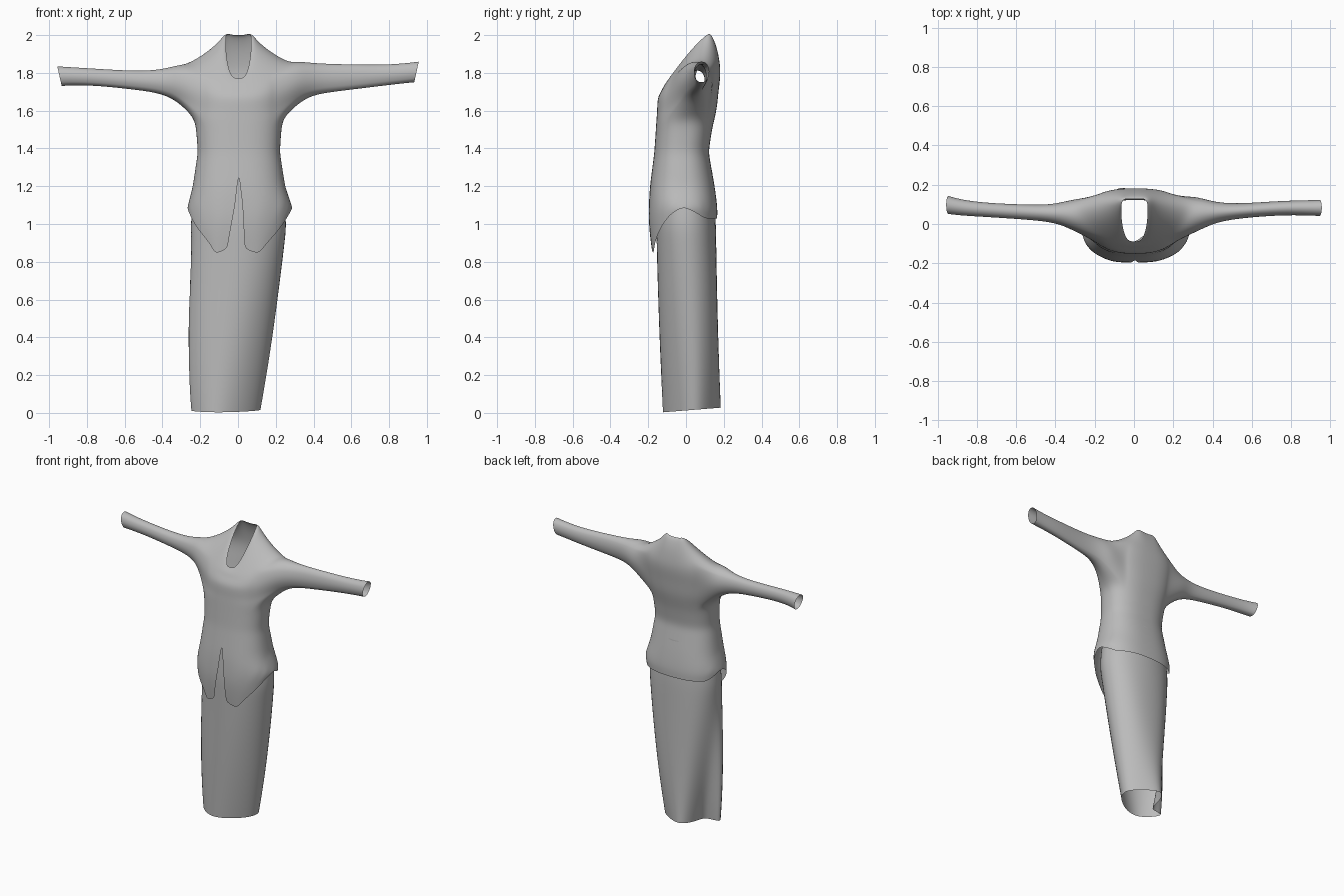
import bpy, bmesh, math

if "Cube" in bpy.data.objects:
    bpy.data.objects.remove(bpy.data.objects["Cube"])

cloth = bpy.data.materials.new("grey cloth")
cloth.diffuse_color = (0.5, 0.5, 0.5, 1)
cloth.use_nodes = True
cloth.node_tree.nodes["Principled BSDF"].inputs["Base Color"].default_value = cloth.diffuse_color


def lerp_table(table, t):
    """Piecewise linear lookup of rows (key, values...)."""
    if t <= table[0][0]:
        return table[0][1:]
    for a, b in zip(table, table[1:]):
        if t <= b[0]:
            k = (t - a[0]) / (b[0] - a[0])
            return [u + (v - u) * k for u, v in zip(a[1:], b[1:])]
    return table[-1][1:]


def spow(v, e):
    return math.copysign(abs(v) ** e, v)


def finish(bm, name):
    bmesh.ops.remove_doubles(bm, verts=bm.verts, dist=0.0005)
    bmesh.ops.recalc_face_normals(bm, faces=bm.faces)
    me = bpy.data.meshes.new(name)
    bm.to_mesh(me)
    bm.free()
    me.materials.append(cloth)
    ob = bpy.data.objects.new(name, me)
    bpy.context.collection.objects.link(ob)
    for p in me.polygons:
        p.use_smooth = True
    mod = ob.modifiers.new("smooth", "SUBSURF")
    mod.levels = mod.render_levels = 2
    return ob


# ---------- jacket ----------
N = 40
# z: left x, right x, front y, back y
BODY = [(0.84, -0.25, 0.25, -0.178, 0.165), (1.0, -0.262, 0.27, -0.198, 0.165),
        (1.09, -0.268, 0.288, -0.197, 0.167), (1.2, -0.24, 0.25, -0.191, 0.152),
        (1.38, -0.213, 0.222, -0.168, 0.12), (1.5, -0.222, 0.23, -0.16, 0.138),
        (1.58, -0.235, 0.243, -0.155, 0.157)]
# hem height from front centre (0) over the side (1) to the back (2)
HEM = [(0, 0.87), (0.1, 0.85), (0.17, 0.835), (0.33, 0.895), (0.54, 0.965),
       (0.8, 1.05), (1.0, 1.09), (1.4, 1.03), (2.0, 1.03)]
# tilted chest rings: left x, right x, front y, side y, back y, front z, side z, back z, squareness
CHEST = [(-0.24, 0.25, -0.153, 0.02, 0.165, 1.60, 1.62, 1.62, 0.8),
         (-0.248, 0.262, -0.152, 0.03, 0.172, 1.66, 1.70, 1.70, 0.8),
         (-0.253, 0.267, -0.14, 0.045, 0.180, 1.69, 1.785, 1.76, 0.8),
         (-0.235, 0.25, -0.125, 0.055, 0.183, 1.715, 1.862, 1.81, 0.8),
         (-0.17, 0.18, -0.115, 0.06, 0.178, 1.735, 1.90, 1.86, 0.75),
         (-0.11, 0.115, -0.105, 0.065, 0.165, 1.75, 1.942, 1.93, 0.7),
         (-0.078, 0.083, -0.097, 0.07, 0.142, 1.76, 1.97, 1.99, 0.65),
         (-0.065, 0.07, -0.09, 0.072, 0.128, 1.77, 1.965, 2.0, 0.6)]
SLIT_TOP = 1.27


def bend(f, s, b, k):
    """Value running from front f over side s to back b, k in -1..1."""
    return s + (b - f) / 2 * k + ((b + f) / 2 - s) * k * k


def body_point(a, z):
    xl, xr, yf, yb = lerp_table(BODY, z)
    return [(xl + xr) / 2 + (xr - xl) / 2 * spow(math.cos(a), 0.8),
            (yf + yb) / 2 + (yb - yf) / 2 * spow(math.sin(a), 0.85), z]


bm = bmesh.new()
grid = []
angles = [-math.pi / 2 + 2 * math.pi * j / N for j in range(N + 1)]
# split front tails, from the hem up to the top of the slit
for f in (1, 0.94, 0.8, 0.6, 0.4, 0.2):
    row = []
    for j, a in enumerate(angles):
        d = min(j, N - j) * 4 / N
        z = SLIT_TOP + (lerp_table(HEM, d)[0] - SLIT_TOP) * f
        p = body_point(a, z)
        p[0] += (0.036 if j < N / 2 else -0.058) * f * max(0, 1 - d / 0.35)
        row.append(bm.verts.new(p))
    grid.append(row)
# waist and ribs
for z in (SLIT_TOP, 1.33, 1.38, 1.44, 1.5, 1.56):
    grid.append([bm.verts.new(body_point(a, z)) for a in angles])
# chest, shoulders and neck edge
for xl, xr, yf, ys, yb, zf, zs, zb, e in CHEST:
    row = []
    for a in angles:
        k = spow(math.sin(a), 0.9)
        row.append(bm.verts.new(((xl + xr) / 2 + (xr - xl) / 2 * spow(math.cos(a), e),
                                 bend(yf, ys, yb, k), bend(zf, zs, zb, k))))
    grid.append(row)

LOW, HIGH, HALF = 11, 15, 5          # armhole rows and half width in columns
sides = (N // 4, 3 * N // 4)
for i in range(len(grid) - 1):
    for j in range(N):
        if LOW <= i < HIGH and any(c - HALF <= j < c + HALF for c in sides):
            continue
        bm.faces.new((grid[i][j], grid[i][j + 1], grid[i + 1][j + 1], grid[i + 1][j]))

# sleeves grown from the armholes: x, y min, y max, z min, z max
RIGHT = [(0.30, -0.05, 0.145, 1.62, 1.862), (0.36, -0.02, 0.13, 1.665, 1.857),
         (0.43, 0.01, 0.11, 1.69, 1.85), (0.55, 0.03, 0.105, 1.705, 1.846),
         (0.75, 0.045, 0.12, 1.73, 1.842), (0.88, 0.043, 0.122, 1.745, 1.85),
         (0.945, 0.04, 0.125, 1.75, 1.86)]
LEFT = [(-0.30, -0.04, 0.13, 1.63, 1.845), (-0.36, -0.01, 0.115, 1.67, 1.83),
        (-0.43, 0.01, 0.10, 1.695, 1.815), (-0.55, 0.022, 0.10, 1.712, 1.81),
        (-0.75, 0.035, 0.108, 1.733, 1.822), (-0.88, 0.042, 0.125, 1.735, 1.83),
        (-0.945, 0.05, 0.145, 1.73, 1.835)]
for c, rings in zip(sides, (RIGHT, LEFT)):
    cols = range(c - HALF, c + HALF)
    loop = [grid[LOW][j] for j in cols] + [grid[i][c + HALF] for i in range(LOW, HIGH)]
    loop += [grid[HIGH][j + 1] for j in reversed(cols)]
    loop += [grid[i][c - HALF] for i in range(HIGH, LOW, -1)]
    ys, zs = [v.co.y for v in loop], [v.co.z for v in loop]
    cy, cz = (min(ys) + max(ys)) / 2, (min(zs) + max(zs)) / 2
    hy, hz = (max(ys) - min(ys)) / 2, (max(zs) - min(zs)) / 2
    turn = [math.atan2((v.co.z - cz) / hz, (v.co.y - cy) / hy) for v in loop]
    prev = loop
    for n, (x, y0, y1, z0, z1) in enumerate(rings):
        slant = 0.012 if n == len(rings) - 1 else 0
        ring = [bm.verts.new((x + math.copysign(slant, x) * math.sin(t),
                              (y0 + y1) / 2 + (y1 - y0) / 2 * math.cos(t),
                              (z0 + z1) / 2 + (z1 - z0) / 2 * math.sin(t))) for t in turn]
        for k in range(len(ring)):
            m = (k + 1) % len(ring)
            bm.faces.new((prev[k], prev[m], ring[m], ring[k]))
        prev = ring
finish(bm, "jacket")

# ---------- skirt ----------
# outlines counter-clockwise from the right side, with the fold on the left
FOOT = [(0.128, 0.04), (0.105, 0.095), (0.02, 0.155), (-0.07, 0.2), (-0.12, 0.15), (-0.14, 0.06),
        (-0.145, -0.015), (-0.275, 0.0), (-0.215, -0.08), (-0.12, -0.138), (0.0, -0.1), (0.095, -0.025)]
KNEE = [(0.2, 0.03), (0.17, 0.1), (0.09, 0.16), (-0.03, 0.175), (-0.13, 0.155), (-0.18, 0.09),
        (-0.21, 0.02), (-0.285, -0.015), (-0.22, -0.1), (-0.08, -0.15), (0.05, -0.135), (0.16, -0.06)]


def hips(k, s=1.0):
    a = math.pi * k / 6
    return (0.003 + 0.265 * s * spow(math.cos(a), 0.9), 0.165 * s * spow(math.sin(a), 0.9))


bm = bmesh.new()
rows = []
for z in (0, 0.06, 0.15, 0.3, 0.45, 0.6, 0.75, 0.9, 1.0, 1.12, 1.28):
    row = []
    for k in range(12):
        if z > 1:
            x, y = hips(k, 1 - 0.45 * (z - 1))
        else:   # smooth blend through foot, knee and hip outlines
            w0 = (z - 0.45) * (z - 1) / 0.45
            w1 = z * (z - 1) / (0.45 * -0.55)
            w2 = z * (z - 0.45) / 0.55
            x, y = (w0 * p + w1 * q + w2 * r for p, q, r in zip(FOOT[k], KNEE[k], hips(k)))
        lift = max(0, 1 - z / 0.3) * (0.013 + 0.08 * y)   # hem is higher at the back
        row.append(bm.verts.new((x, y, z + lift)))
    rows.append(row)
for a, b in zip(rows, rows[1:]):
    for k in range(12):
        m = (k + 1) % 12
        bm.faces.new((a[k], a[m], b[m], b[k]))
finish(bm, "skirt")
